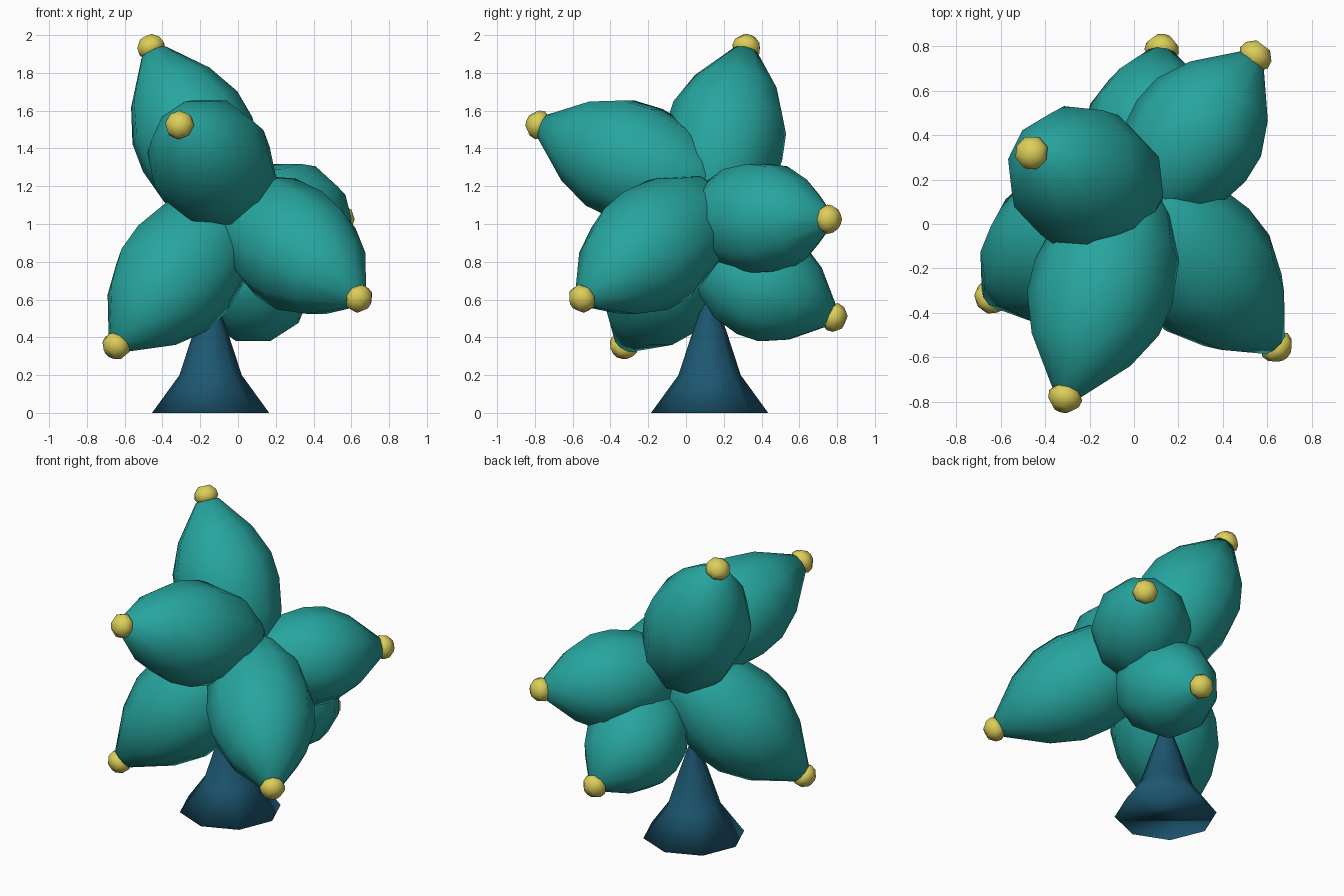
import bpy, bmesh, math
from mathutils import Vector, Matrix

if "Cube" in bpy.data.objects:
    bpy.data.objects.remove(bpy.data.objects["Cube"])


def material(name, rgb):
    m = bpy.data.materials.new(name)
    m.diffuse_color = (*rgb, 1)
    m.use_nodes = True
    m.node_tree.nodes["Principled BSDF"].inputs["Base Color"].default_value = m.diffuse_color
    return m


TEAL = material("teal", (0.02, 0.375, 0.345))
YELLOW = material("soft yellow", (0.72, 0.62, 0.10))
NAVY = material("deep blue", (0.012, 0.095, 0.165))


def lathe(name, profile, sides, mat, matrix):
    """Smooth shaded closed solid of revolution from (radius, height) pairs."""
    bm = bmesh.new()
    rings = [[bm.verts.new((r * math.cos(2 * math.pi * i / sides),
                            r * math.sin(2 * math.pi * i / sides), z))
              for i in range(sides)] for r, z in profile]
    for a, b in zip(rings, rings[1:]):
        for i in range(sides):
            j = (i + 1) % sides
            bm.faces.new((a[i], a[j], b[j], b[i]))
    bm.faces.new(rings[0][::-1])
    bm.faces.new(rings[-1])
    bmesh.ops.recalc_face_normals(bm, faces=bm.faces)
    for f in bm.faces:
        f.smooth = True
    me = bpy.data.meshes.new(name)
    bm.to_mesh(me)
    bm.free()
    me.materials.append(mat)
    ob = bpy.data.objects.new(name, me)
    ob.matrix_world = matrix
    bpy.context.collection.objects.link(ob)
    return ob


# Flared foot
lathe("foot", [(0.31, 0), (0.165, 0.2), (0.09, 0.43), (0.03, 0.6), (0.01, 0.75)],
      8, NAVY, Matrix.Translation((-0.145, 0.125, 0)))

# Bud profile: (share of greatest radius, share of length)
BUD = [(0.30, -0.06), (0.64, 0.05), (0.90, 0.22), (1.0, 0.42),
       (0.96, 0.58), (0.72, 0.76), (0.22, 0.97)]

# Faceted tip ball, slightly flattened along the bud
BALL = [(0.055, -0.045), (0.078, -0.01), (0.072, 0.025), (0.038, 0.06)]

# Each bud: root, tip, greatest radius
BUDS = [
    ((-0.035, 0.11, 1.05), (-0.46, 0.32, 1.935), 0.325),
    ((-0.01, 0.12, 1.17), (-0.31, -0.78, 1.525), 0.325),
    ((0.01, 0.13, 1.10), (0.64, -0.55, 0.605), 0.33),
    ((-0.04, 0.11, 1.06), (-0.645, -0.33, 0.355), 0.33),
    ((0.05, 0.10, 1.03), (0.545, 0.755, 1.025), 0.305),
    ((0.05, 0.12, 0.81), (0.125, 0.785, 0.505), 0.305),
]

for n, (root, tip, radius) in enumerate(BUDS, 1):
    root, tip = Vector(root), Vector(tip)
    axis = tip - root
    turn = axis.to_track_quat('Z', 'Y').to_matrix().to_4x4()
    lathe(f"bud_{n}", [(r * radius, t * axis.length) for r, t in BUD],
          10, TEAL, Matrix.Translation(root) @ turn)
    lathe(f"tip_ball_{n}", BALL, 8, YELLOW, Matrix.Translation(tip) @ turn)
